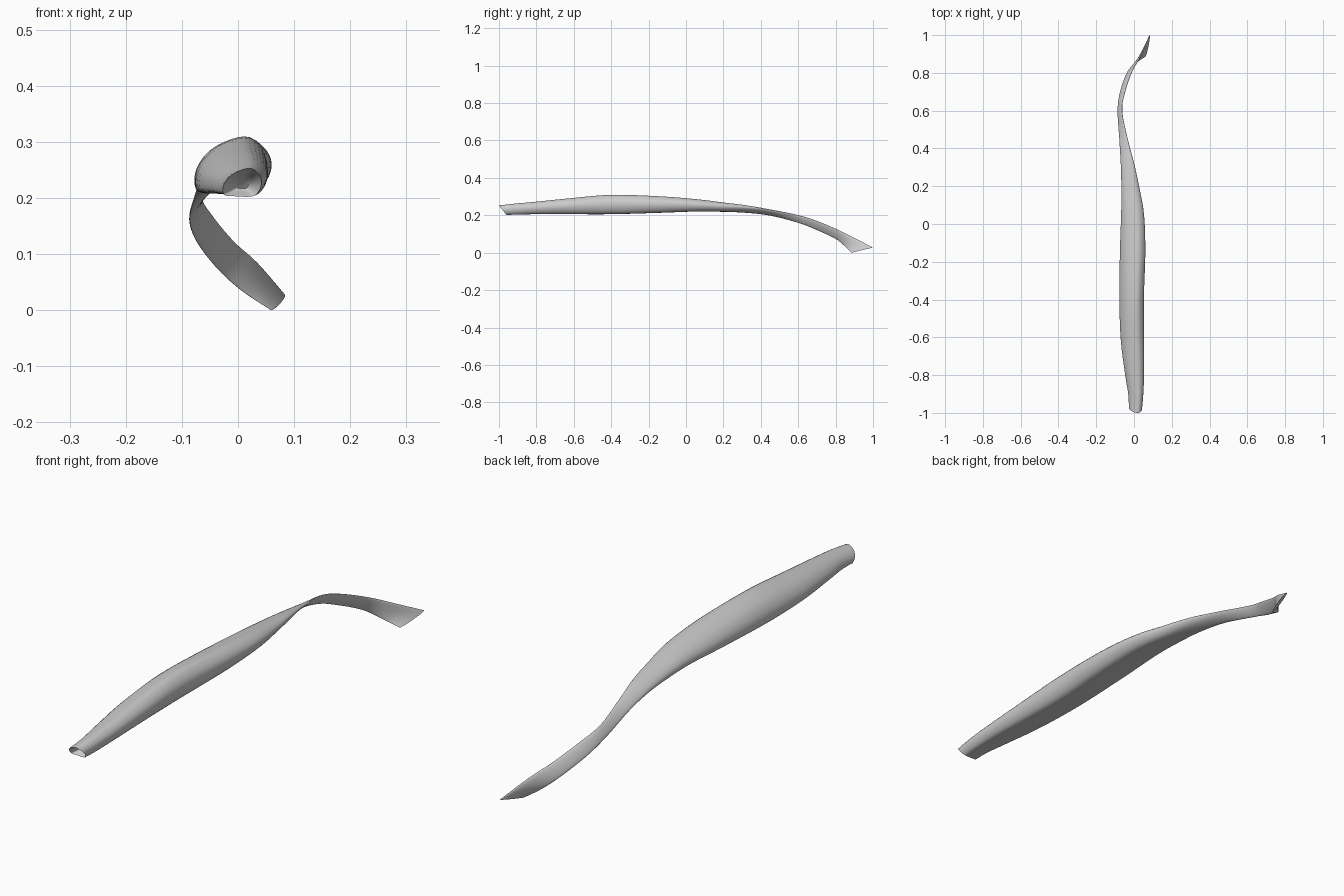
import bpy, bmesh, math
from mathutils import Vector

if "Cube" in bpy.data.objects:
    bpy.data.objects.remove(bpy.data.objects["Cube"])

# Belly cross-section, filling a -1..1 box (flat underside, crown to the right)
BELLY = [Vector(p) for p in (
    (1, .1), (.87, .6), (.5, 1), (0, .93), (-.6, .52), (-.95, -.1),
    (-1, -.68), (-.85, -.92), (-.4, -.96), (.3, -1), (.68, -.88), (.92, -.45))]

# Stations: y at bottom, y at top, x left, x right, z bottom, z top
STATIONS = [Vector(s) for s in (
    (-.96, -1.0, -.027, .042, .202, .252),
    (-.90, -.91, -.030, .049, .204, .262),
    (-.80, -.80, -.046, .053, .206, .272),
    (-.62, -.62, -.069, .053, .206, .290),
    (-.40, -.40, -.077, .052, .206, .308),
    (-.15, -.15, -.074, .060, .213, .301),
    (.05, .05, -.068, .053, .220, .286),
    (.20, .20, -.068, .027, .218, .268),
    (.32, .32, -.071, .001, .213, .254),
    (.45, .45, -.078, -.033, .198, .232),
    (.60, .60, -.087, -.062, .160, .201),
    (.70, .70, -.074, -.046, .121, .170),
    (.80, .81, -.038, -.008, .074, .124),
    (.85, .89, .006, .036, .034, .084),
    (.885, 1.0, .058, .084, .0, .028))]


def spline(pts, i, t, closed=False):
    """Catmull-Rom point on segment i."""
    n = len(pts)
    pick = (lambda k: pts[k % n]) if closed else (lambda k: pts[min(max(k, 0), n - 1)])
    a, b, c, d = (pick(i + k) for k in (-1, 0, 1, 2))
    return (b * 2 + (c - a) * t + (a * 2 - b * 5 + c * 4 - d) * t * t
            + (b * 3 - a - c * 3 + d) * t ** 3) * .5


PROFILE = [spline(BELLY, i, k / 3, True) for i in range(len(BELLY)) for k in range(3)]


def section(s):
    """Ring that changes from the belly shape to a thin slanted tendon."""
    yb, yt, xl, xr, zb, zt = s
    f = min(max(((yb + yt) / 2 + .05) / .6, 0), 1)
    f = f * f * (3 - 2 * f)
    ring = []
    for p in PROFILE:
        a = math.atan2(p.y, p.x)
        q = p.lerp(Vector((math.cos(a), math.sin(a + math.radians(62) * f))), f)
        u, v = (q.x + 1) / 2, (q.y + 1) / 2
        ring.append(Vector((xl + (xr - xl) * u, yb + (yt - yb) * v, zb + (zt - zb) * v)))
    return ring


rings = [section(spline(STATIONS, i, k / 5)) for i in range(len(STATIONS) - 1) for k in range(5)]
rings.append(section(STATIONS[-1]))

# Hollow cup in the front end
mid = sum(rings[0], Vector()) / len(rings[0])
for scale, depth in ((.9, .004), (.65, .03), (.3, .045)):
    rings.insert(0, [mid.lerp(p, scale) + Vector((0, depth, 0))
                     for p in section(STATIONS[0])])

# Skin the rings
bm = bmesh.new()
loops = [[bm.verts.new(p) for p in r] for r in rings]
n = len(PROFILE)
for a, b in zip(loops, loops[1:]):
    for j in range(n):
        bm.faces.new((a[j], a[(j + 1) % n], b[(j + 1) % n], b[j]))
bm.faces.new(loops[0])
bm.faces.new(loops[-1])
bmesh.ops.recalc_face_normals(bm, faces=bm.faces)
mesh = bpy.data.meshes.new("muscle_with_tendon")
bm.to_mesh(mesh)
bm.free()
muscle = bpy.data.objects.new("muscle_with_tendon", mesh)
bpy.context.collection.objects.link(muscle)
bpy.context.view_layer.objects.active = muscle
muscle.select_set(True)
bpy.ops.object.shade_smooth_by_angle(angle=math.radians(45))
